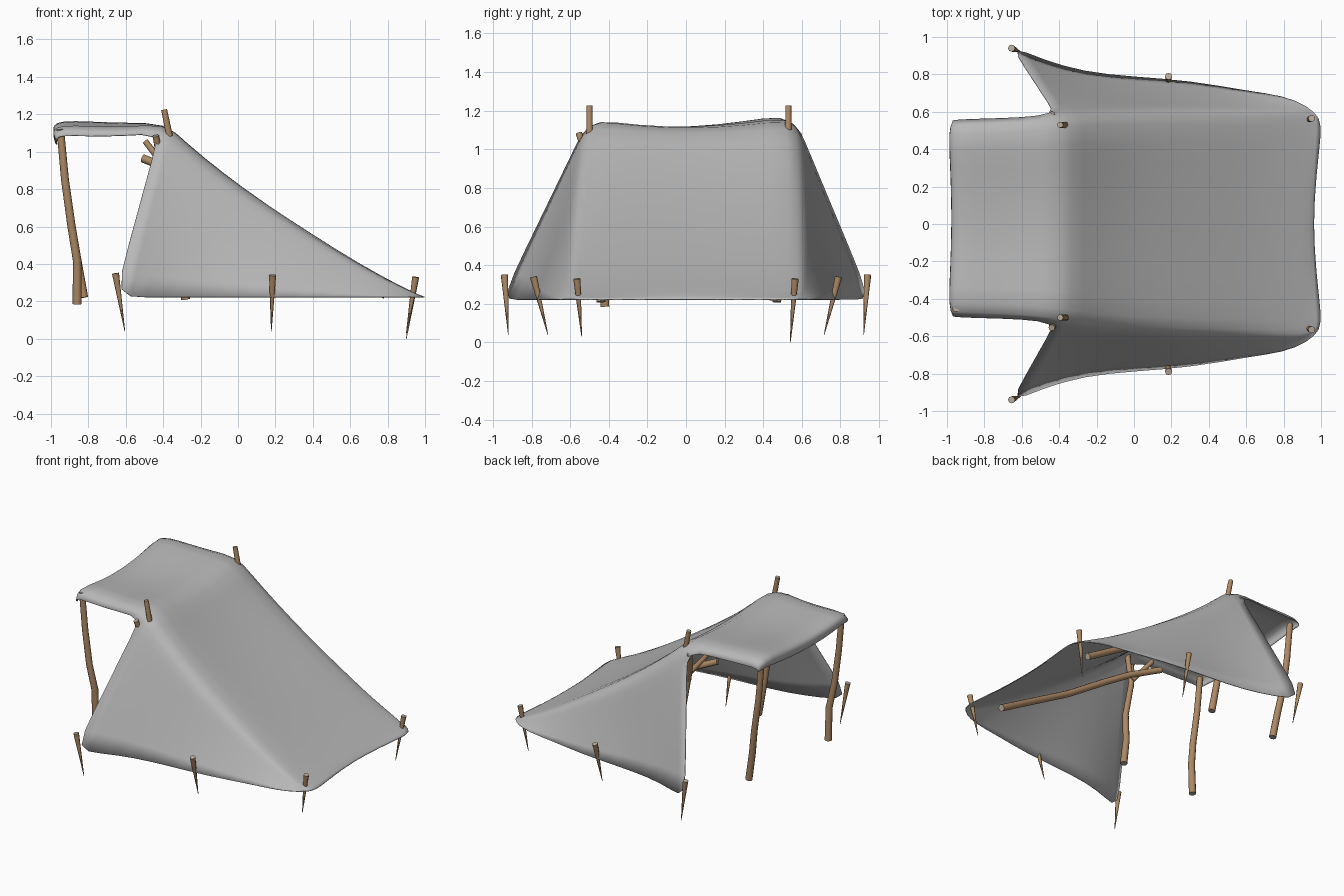
import bpy
import bmesh
from math import cos, sin, pi
from mathutils import Vector

if "Cube" in bpy.data.objects:
    bpy.data.objects.remove(bpy.data.objects["Cube"], do_unlink=True)


def material(name, r, g, b):
    m = bpy.data.materials.new(name)
    m.use_nodes = True
    m.diffuse_color = (r, g, b, 1)
    bsdf = m.node_tree.nodes["Principled BSDF"]
    bsdf.inputs["Base Color"].default_value = (r, g, b, 1)
    bsdf.inputs["Roughness"].default_value = 0.9
    return m


CANVAS = material("grey canvas", 0.48, 0.48, 0.48)
WOOD = material("brown wood", 0.42, 0.25, 0.13)
CUT = material("pale cut wood", 0.5, 0.42, 0.34)


def finish(name, bm, mats, angle):
    bmesh.ops.recalc_face_normals(bm, faces=bm.faces)
    mesh = bpy.data.meshes.new(name)
    bm.to_mesh(mesh)
    bm.free()
    obj = bpy.data.objects.new(name, mesh)
    bpy.context.collection.objects.link(obj)
    for m in mats:
        mesh.materials.append(m)
    bpy.ops.object.select_all(action="DESELECT")
    obj.select_set(True)
    bpy.context.view_layer.objects.active = obj
    bpy.ops.object.shade_smooth_by_angle(angle=angle)
    return obj


def stick(name, points, r0, r1, sides=10):
    """Round tapering tube through the points, with pale cut ends."""
    pts = [Vector(p) for p in points]
    bm = bmesh.new()
    rings = []
    for i, p in enumerate(pts):
        axis = pts[min(i + 1, len(pts) - 1)] - pts[max(i - 1, 0)]
        axis.normalize()
        u = axis.cross(Vector((0, 1, 0))).normalized()
        v = axis.cross(u)
        r = r0 + (r1 - r0) * i / (len(pts) - 1)
        angles = [2 * pi * k / sides for k in range(sides)]
        rings.append([bm.verts.new(p + (u * cos(a) + v * sin(a)) * r) for a in angles])
    for a, b in zip(rings, rings[1:]):
        for k in range(sides):
            n = (k + 1) % sides
            bm.faces.new((a[k], a[n], b[n], b[k]))
    for ring in (rings[0], rings[-1]):
        bm.faces.new(ring).material_index = 1
    return finish(name, bm, (WOOD, CUT), pi / 4)


# Canvas: one grid, columns run from one ground hem over the top to the other
WALL = (0, 0.3, 0.6, 0.85)

# Porch stations: x, shoulder height, shoulder y, edge drop
porch = [(-0.985, 1.09, 0.47, 0.03), (-1.0, 1.145, 0.475, 0.06),
         (-0.94, 1.17, 0.48, 0.07), (-0.8, 1.165, 0.485, 0.07),
         (-0.6, 1.155, 0.49, 0.06)]
# Slope stations: x, shoulder height, shoulder y, ground hem x, ground hem y
slope = [(-0.38, 1.17, 0.51, -0.66, 0.955), (-0.29, 1.07, 0.53, -0.5, 0.88),
         (-0.08, 0.895, 0.54, -0.27, 0.81), (0.15, 0.725, 0.55, 0.0, 0.785),
         (0.4, 0.56, 0.55, 0.3, 0.765), (0.65, 0.4, 0.55, 0.6, 0.71),
         (0.85, 0.29, 0.55, 0.8, 0.685), (0.95, 0.24, 0.54, 0.93, 0.63),
         (1.0, 0.222, 0.48, 0.985, 0.57)]


def top_half(side, x, z, y, drop, shift, sag, pull, edge_x):
    """Edge, shoulder and quarter points of one side, outside first."""
    return [Vector((edge_x, side * (y + 0.047) + shift, z - drop)),
            Vector((x, side * y + shift, z)),
            Vector((x + pull * 0.6, side * y * 0.55 + shift, z - sag * 0.7))]


rows = []
for i, (x, z, y, drop) in enumerate(porch):
    halves = []
    for side in (-1, 1):
        lift = 0.012 * side
        edge_x = x + (0.025 if i < 2 else 0)
        half = top_half(side, x, z + lift, y, drop, 0.03, 0.055, 0.02 if i < 2 else 0, edge_x)
        halves.append([None] * len(WALL) + half)
    mid = Vector((x + (0.02 if i < 2 else 0), 0.03, z - 0.055))
    rows.append(halves[0] + [mid] + halves[1][::-1])

for i, (x, z, y, hx, hy) in enumerate(slope):
    h = (z - 0.222) / 0.95
    last = i == len(slope) - 1
    pull = -0.045 if last else 0
    sag = 0.045 * h
    halves = []
    for side in (-1, 1):
        edge_x = x - 0.04 * h - (0.005 if last else 0)
        half = top_half(side, x, z, y, 0.065 * h, 0.03 * h, sag, pull, edge_x)
        hem = Vector((hx, side * hy, 0.222))
        halves.append([hem.lerp(half[0], t) for t in WALL] + half)
    rows.append(halves[0] + [Vector((x + pull, 0.03 * h, z - sag))] + halves[1][::-1])

bm = bmesh.new()
grid = [[bm.verts.new(p) if p else None for p in row] for row in rows]
for a, b in zip(grid, grid[1:]):
    for k in range(len(a) - 1):
        quad = (a[k], a[k + 1], b[k + 1], b[k])
        if all(quad):
            bm.faces.new(quad)
canvas = finish("canvas_sheet", bm, (CANVAS,), pi)
sub = canvas.modifiers.new("Soften", "SUBSURF")
sub.levels = sub.render_levels = 1
thick = canvas.modifiers.new("Cloth thickness", "SOLIDIFY")
thick.thickness = 0.005
thick.offset = 0

# Poles of each side: porch pole, forked ridge pole and long sloping pole
for side, word in ((-1, "right"), (1, "left")):
    s = 0.03 if side > 0 else 0.0

    def at(x, y, z):
        return (x, side * y + s, z)

    low = 0.2 if side < 0 else 0.235
    foot = -0.86 if side < 0 else -0.825
    stick("porch_pole_" + word,
          [at(foot, 0.42, low - 0.015), at(-0.86, 0.43, 0.42), at(-0.89, 0.45, 0.6),
           at(-0.925, 0.45, 0.85), at(-0.95, 0.45, 1.12)], 0.024, 0.02)
    stick("ridge_pole_" + word,
          [at(-0.28, 0.44, 0.21), at(-0.31, 0.45, 0.4), at(-0.33, 0.48, 0.62),
           at(-0.38, 0.48, 0.88), at(-0.365, 0.5, 1.08), at(-0.395, 0.5, 1.225)], 0.024, 0.016)
    stick("ridge_fork_" + word,
          [at(-0.375, 0.48, 0.85), at(-0.42, 0.52, 0.98), at(-0.44, 0.555, 1.085)], 0.02, 0.017)
    stick("slope_pole_" + word,
          [at(0.79, 0.43, 0.235), at(0.5, 0.44, 0.4), at(0.2, 0.45, 0.57),
           at(-0.1, 0.42, 0.76), at(-0.3, 0.4, 0.88), at(-0.51, 0.33, 0.965)], 0.024, 0.022)
    stick("fork_prop_" + word,
          [at(-0.38, 0.47, 0.9), at(-0.43, 0.43, 0.97), at(-0.495, 0.4, 1.055)], 0.018, 0.016)

    # Pegs: thick blunt head above the hem, long thin point below
    pegs = {"front": ((-0.655, 0.94, 0.35), (-0.605, 0.92, 0.04)),
            "middle": ((0.185, 0.79, 0.34), (0.178, 0.715, 0.04)),
            "rear": ((0.95, 0.565, 0.33), (0.9, 0.54, 0.0 if side > 0 else 0.03))}
    for place, (head, tip) in pegs.items():
        stick("peg_%s_%s" % (place, word),
              [(p[0], side * p[1], p[2]) for p in (head, tip)], 0.019, 0.0015, 8)
